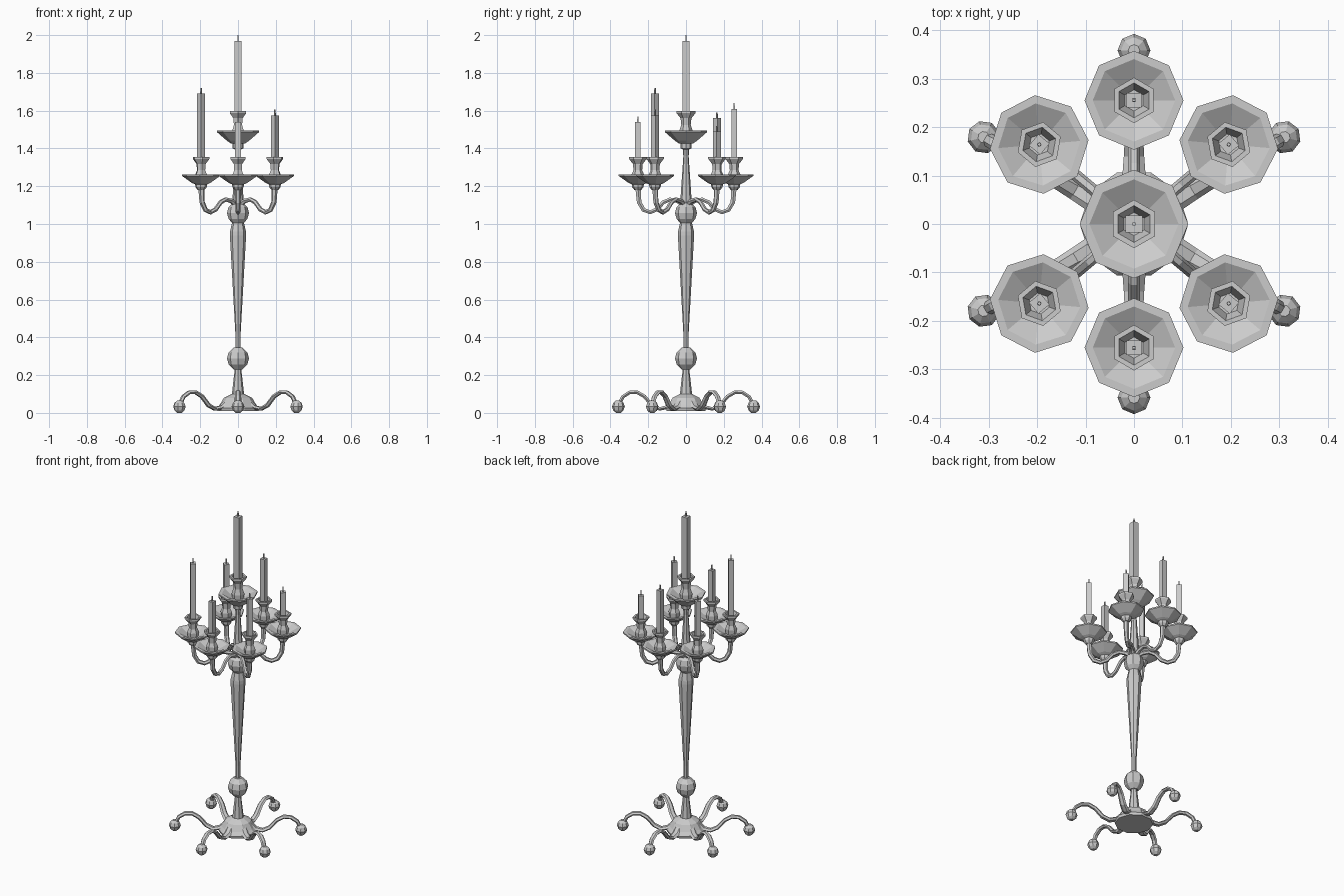
import bpy, bmesh, math
from mathutils import Vector, Matrix

if "Cube" in bpy.data.objects:
    bpy.data.objects.remove(bpy.data.objects["Cube"])


def finish(name, bm):
    bmesh.ops.recalc_face_normals(bm, faces=bm.faces[:])
    me = bpy.data.meshes.new(name)
    bm.to_mesh(me)
    bm.free()
    ob = bpy.data.objects.new(name, me)
    bpy.context.collection.objects.link(ob)
    return ob


def loft(name, rings, mat=Matrix()):
    """Skin closed rings of points and cap both ends."""
    bm = bmesh.new()
    rows = [[bm.verts.new(mat @ Vector(p)) for p in ring] for ring in rings]
    n = len(rows[0])
    for a, b in zip(rows, rows[1:]):
        for i in range(n):
            j = (i + 1) % n
            bm.faces.new((a[i], a[j], b[j], b[i]))
    bm.faces.new(rows[0][::-1])
    bm.faces.new(rows[-1])
    return finish(name, bm)


def lathe(name, profile, sides, phase=0.0, mat=Matrix()):
    """Turn (radius, z) points about the z axis."""
    rings = [[(r * math.cos(phase + math.tau * i / sides),
               r * math.sin(phase + math.tau * i / sides), z)
              for i in range(sides)] for r, z in profile]
    return loft(name, rings, mat)


def sweep(name, path, angle, sides=6):
    """Sweep an ellipse along (radius, z, half width, half thickness)."""
    rings = []
    for k, (r, z, w, t) in enumerate(path):
        p, q = path[max(k - 1, 0)], path[min(k + 1, len(path) - 1)]
        d = Vector((q[0] - p[0], q[1] - p[1])).normalized()
        ring = []
        for i in range(sides):
            a = math.tau * i / sides
            u, v = w * math.cos(a), t * math.sin(a)
            ring.append((r - d.y * v, u, z + d.x * v))
        rings.append(ring)
    return loft(name, rings, Matrix.Rotation(angle, 4, 'Z'))


def candle(name, half, bottom, top, mat=Matrix()):
    s = math.sqrt(2)
    lathe(name, [(half * s, bottom), (half * s, top)], 4, math.pi / 4, mat)
    lathe(name + "_wick", [(.005, top - .005), (.004, top + .03)], 4, math.pi / 4, mat)


# base dome and turned column
lathe("base_dome", [(.108, .01), (.112, .025), (.095, .045), (.075, .08), (.035, .1)], 10)
lathe("lower_stem", [(.034, .09), (.03, .12), (.017, .235)], 8)
lathe("lower_knop", [(.024, .23), (.05, .257), (.058, .288), (.05, .32), (.024, .345)], 8)
lathe("main_shaft", [(.013, .34), (.014, .42), (.043, .94), (.042, .96), (.032, 1.005)], 8)
lathe("upper_knop", [(.026, 1.0), (.05, 1.027), (.058, 1.058), (.05, 1.09), (.026, 1.112)], 8)
lathe("upper_stem", [(.022, 1.1), (.03, 1.12), (.027, 1.17), (.014, 1.36), (.017, 1.395),
                     (.028, 1.4), (.03, 1.43)], 8)

# central drip pan, cup and candle
lathe("centre_pan", [(.036, 1.425), (.06, 1.442), (.112, 1.487), (.112, 1.495),
                     (.092, 1.495), (.04, 1.465)], 8)
lathe("centre_cup", [(.034, 1.46), (.036, 1.49), (.025, 1.525), (.029, 1.56), (.05, 1.587),
                     (.05, 1.598), (.038, 1.598), (.024, 1.56)], 6, math.pi / 2)
candle("centre_candle", .0175, 1.55, 1.97)

# curved feet with ball ends
foot = [(.07, .06, .024, .012), (.1, .03, .024, .012), (.14, .021, .021, .011),
        (.18, .04, .019, .011), (.22, .087, .017, .011), (.26, .11, .016, .011),
        (.3, .108, .016, .011), (.335, .085, .015, .011), (.356, .04, .014, .011)]
for i in range(6):
    a = math.radians(30 + 60 * i)
    sweep("foot_%d" % i, foot, a)
    at = Matrix.Translation((.358 * math.cos(a), .358 * math.sin(a), .033)) \
        @ Matrix.Rotation(a, 4, 'Z')
    lathe("foot_ball_%d" % i, [(.012, -.033), (.027, -.02), (.034, 0), (.027, .02), (.012, .033)],
          8, 0, at)

# branch arms, each with pan, cup and a candle of its own height
arm = [(.01, 1.1, .014, .014), (.045, 1.122, .013, .013), (.085, 1.13, .012, .012),
       (.12, 1.115, .012, .012), (.155, 1.077, .012, .012), (.19, 1.062, .012, .012),
       (.225, 1.075, .013, .013), (.248, 1.115, .014, .014), (.254, 1.19, .016, .016)]
R = .255
for i, (deg, top) in enumerate([(-90, 1.54), (-40, 1.575), (40, 1.49),
                                (90, 1.61), (140, 1.56), (220, 1.69)]):
    a = math.radians(deg)
    sweep("arm_%d" % i, arm, a)
    at = Matrix.Translation((R * math.cos(a), R * math.sin(a), 0)) @ Matrix.Rotation(a, 4, 'Z')
    lathe("pan_%d" % i, [(.018, 1.18), (.03, 1.195), (.032, 1.21), (.05, 1.218), (.102, 1.255),
                         (.102, 1.263), (.085, 1.263), (.035, 1.235)], 8, 0, at)
    lathe("cup_%d" % i, [(.031, 1.23), (.033, 1.262), (.023, 1.285), (.026, 1.318), (.047, 1.345),
                         (.047, 1.355), (.036, 1.355), (.022, 1.32)], 6, 0, at)
    candle("candle_%d" % i, .015, 1.31, top, at)
